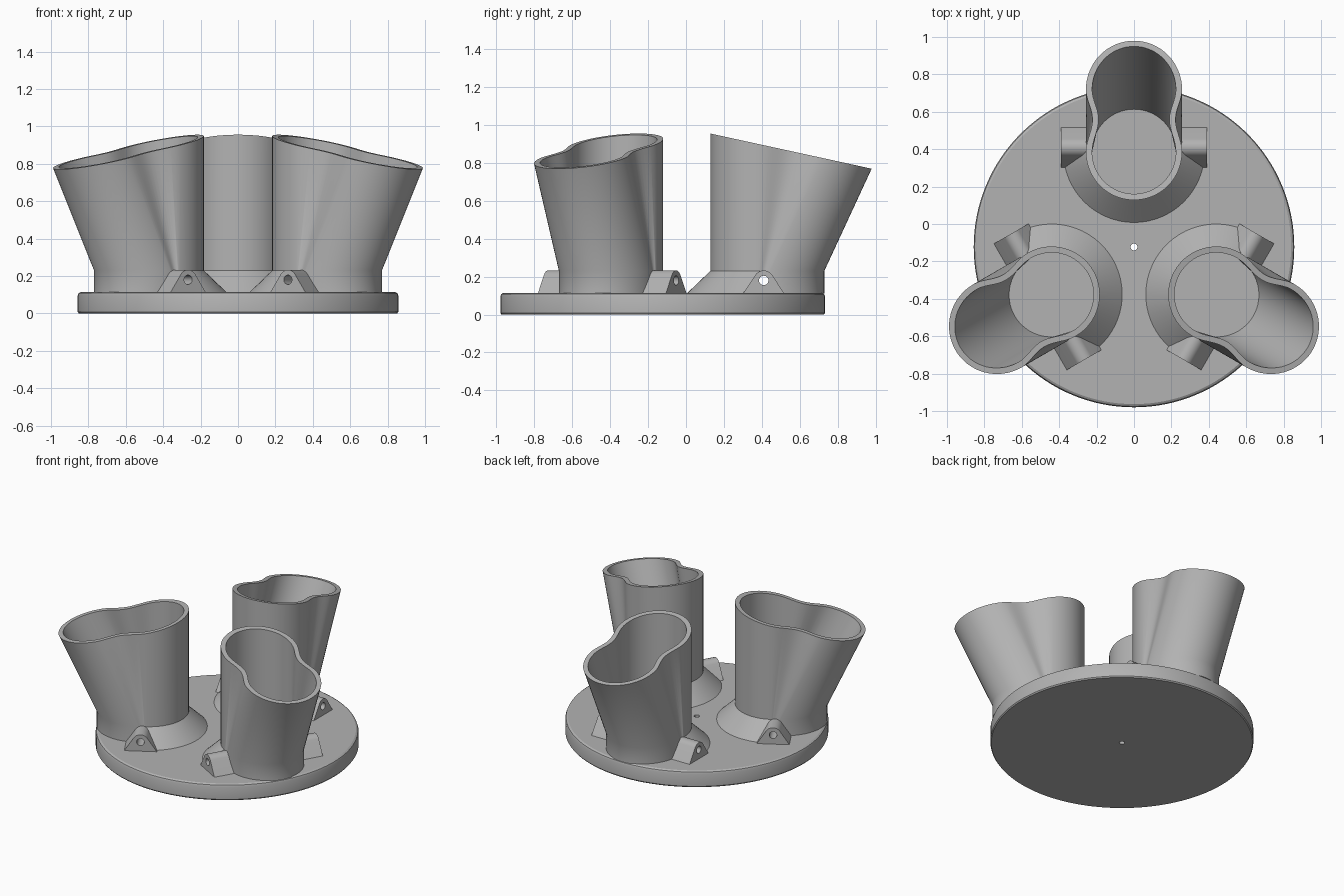
import bpy, bmesh
from math import sin, cos, pi, radians
from mathutils import Matrix, Vector

if "Cube" in bpy.data.objects:
    bpy.data.objects.remove(bpy.data.objects["Cube"])

grey = bpy.data.materials.new("plain_grey")
grey.use_nodes = True
colour = (0.45, 0.45, 0.45, 1)
grey.diffuse_color = colour
grey.node_tree.nodes["Principled BSDF"].inputs["Base Color"].default_value = colour

DISC_Y = -0.123           # centre of the disc
DISC_TOP = 0.115
ROOT = 0.385              # y of the upright half of a tube
LEAN = 0.463              # outward drift of the leaning half per unit height
EAR_Y, EAR_Z = 0.41, 0.18


def make_object(name, bm):
    bmesh.ops.recalc_face_normals(bm, faces=bm.faces)
    mesh = bpy.data.meshes.new(name)
    bm.to_mesh(mesh)
    bm.free()
    mesh.materials.append(grey)
    ob = bpy.data.objects.new(name, mesh)
    bpy.context.collection.objects.link(ob)
    return ob


def loft(name, rings):
    """Join closed rings in order, and the last back to the first."""
    bm = bmesh.new()
    rows = [[bm.verts.new(p) for p in ring] for ring in rings]
    n = len(rows[0])
    for i, row in enumerate(rows):
        nxt = rows[(i + 1) % len(rows)]
        for j in range(n):
            k = (j + 1) % n
            bm.faces.new((row[j], row[k], nxt[k], nxt[j]))
    return make_object(name, bm)


def prism(name, outline, x0, x1):
    """Extrude a (y, z) outline along x."""
    bm = bmesh.new()
    face = bm.faces.new([bm.verts.new((x0, y, z)) for y, z in outline])
    ext = bmesh.ops.extrude_face_region(bm, geom=[face])["geom"]
    bmesh.ops.translate(bm, vec=(x1 - x0, 0, 0),
                        verts=[v for v in ext if isinstance(v, bmesh.types.BMVert)])
    return make_object(name, bm)


def section(z, wall=0.0, flare=0.0):
    """Waisted oval: a circle at the root joined to an ellipse that leans out."""
    drift = LEAN * (z - 0.105)
    r = 0.257 - wall
    reach = 0.287 - wall
    if wall:
        reach = r + 0.045 * (z - DISC_TOP)
    dip = 0.1 * drift
    arc, side = 32, 14
    pts = []
    for i in range(arc + 1):                       # outer end
        a = pi * i / arc
        pts.append(Vector((r * cos(a), ROOT + drift + reach * sin(a), z)))
    for i in range(1, side):                       # one waist
        s = i / side
        x = r - dip * sin(pi * s) ** 2 + flare * s ** 4
        pts.append(Vector((-x, ROOT + drift * (1 - s), z)))
    for i in range(arc + 1):                       # inner end
        a = pi + pi * i / arc
        pts.append(Vector(((r + flare) * cos(a), ROOT + (r + flare) * sin(a), z)))
    for i in range(1, side):                       # other waist
        s = 1 - i / side
        x = r - dip * sin(pi * s) ** 2 + flare * s ** 4
        pts.append(Vector((x, ROOT + drift * (1 - s), z)))
    return pts


def sloped_rim(wall):
    """Continue the straight walls up to the sloping mouth."""
    rim = []
    slope = 0.218
    for p, q in zip(section(0.23, wall), section(0.8, wall)):
        d = q - p
        mouth = 0.955 + slope * (0.13 - p.y)
        t = (mouth - p.z) / (d.z + slope * d.y)
        rim.append(p + d * t)
    return rim


def finish(ob, cutter=None, turn=None):
    bpy.ops.object.select_all(action="DESELECT")
    bpy.context.view_layer.objects.active = ob
    ob.select_set(True)
    if cutter:
        mod = ob.modifiers.new("pin_hole", "BOOLEAN")
        mod.operation = "DIFFERENCE"
        mod.solver = "EXACT"
        mod.object = cutter
        bpy.ops.object.modifier_apply(modifier=mod.name)
    if turn:
        ob.data.transform(turn)
    bpy.ops.object.shade_smooth_by_angle(angle=radians(30))


# Base disc with softened rim and a small centre hole
steps = 128
profile = [(0.018, 0), (0.851, 0), (0.857, 0.008), (0.857, 0.095),
           (0.852, 0.108), (0.84, DISC_TOP), (0.018, DISC_TOP)]
disc = loft("base_disc", [[(r * cos(2 * pi * i / steps), DISC_Y + r * sin(2 * pi * i / steps), z)
                           for i in range(steps)] for r, z in profile])
finish(disc)

# Pin hole cutter, along x through both ears and the tube
cutter = prism("pin_hole_cutter",
               [(EAR_Y + 0.025 * cos(2 * pi * i / 24), EAR_Z + 0.025 * sin(2 * pi * i / 24))
                for i in range(24)], -0.6, 0.6)
cutter.hide_render = True

# Ear outline: sloping sides and a rounded top
ear = [(EAR_Y - 0.11, 0.11)]
for i in range(13):
    a = radians(145 - 110 * i / 12)
    ear.append((EAR_Y + 0.053 * cos(a), EAR_Z + 0.053 * sin(a)))
ear.append((EAR_Y + 0.11, 0.11))

# Three tubes around the disc, each with a flared foot and two ears
hub = Vector((0, DISC_Y, 0))
wall = 0.033
for k, place in enumerate(("back", "right", "left")):
    turn = (Matrix.Translation(hub) @ Matrix.Rotation(2 * pi * k / 3, 4, "Z")
            @ Matrix.Translation(-hub))
    foot = [Vector((p.x, p.y, 0.112)) for p in section(0.23, 0, 0.123)]
    tube = loft(place + "_tube", [foot, section(0.23), sloped_rim(0),
                                  sloped_rim(wall), section(0.112, wall)])
    finish(tube, cutter, turn)
    for side, sign in (("a", 1), ("b", -1)):
        finish(prism(f"{place}_ear_{side}", ear, sign * 0.235, sign * 0.39), cutter, turn)

bpy.data.objects.remove(cutter)
